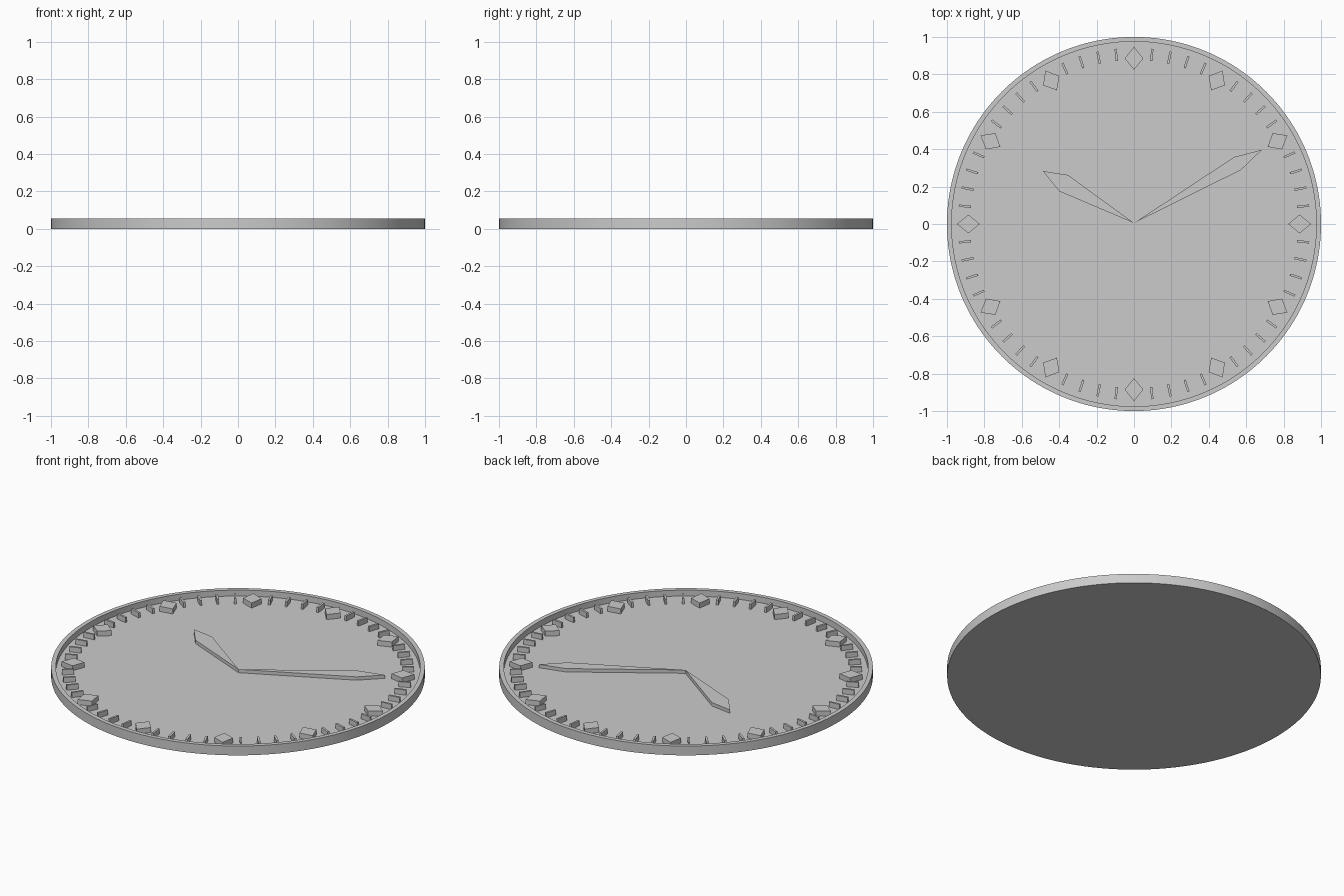
import bpy
import bmesh
from math import radians, sin, cos, tau
from mathutils import Matrix

if "Cube" in bpy.data.objects:
    bpy.data.objects.remove(bpy.data.objects["Cube"], do_unlink=True)

FLOOR, RIM_TOP = 0.02, 0.055
MARK_TOP, HAND_TOP = 0.05, 0.04
SIDES = 160

grey = bpy.data.materials.new("plain grey")
grey.use_nodes = True
grey.diffuse_color = (0.6, 0.6, 0.6, 1)
grey.node_tree.nodes["Principled BSDF"].inputs["Base Color"].default_value = grey.diffuse_color


def finish(name, bm):
    bmesh.ops.recalc_face_normals(bm, faces=bm.faces)
    mesh = bpy.data.meshes.new(name)
    bm.to_mesh(mesh)
    bm.free()
    mesh.materials.append(grey)
    obj = bpy.data.objects.new(name, mesh)
    bpy.context.collection.objects.link(obj)
    return obj


def add_prism(bm, outline, z0, z1, turn=0):
    """Extrude a flat outline from z0 to z1, turned about the dial centre."""
    spin = Matrix.Rotation(turn, 3, "Z")
    low = [bm.verts.new(spin @ Matrix.Translation((x, y, z0)).translation) for x, y in outline]
    high = [bm.verts.new(spin @ Matrix.Translation((x, y, z1)).translation) for x, y in outline]
    bm.faces.new(low)
    bm.faces.new(high)
    n = len(outline)
    for i in range(n):
        j = (i + 1) % n
        bm.faces.new((low[i], low[j], high[j], high[i]))


# Dial dish: flat base, outer wall, narrow raised rim, recessed face
bm = bmesh.new()
profile = [(1, 0), (1, RIM_TOP), (0.975, RIM_TOP), (0.975, FLOOR)]
rings = [[bm.verts.new((r * cos(tau * i / SIDES), r * sin(tau * i / SIDES), z))
          for i in range(SIDES)] for r, z in profile]
for a, b in zip(rings, rings[1:]):
    for i in range(SIDES):
        j = (i + 1) % SIDES
        bm.faces.new((a[i], a[j], b[j], b[i]))
bm.faces.new(rings[0])
bm.faces.new(rings[-1])
dial = finish("dial", bm)
bpy.ops.object.select_all(action="DESELECT")
dial.select_set(True)
bpy.context.view_layer.objects.active = dial
bpy.ops.object.shade_smooth_by_angle(angle=radians(30))

# Diamond hour markers and slim minute ticks around the edge
diamond = [(0.825, 0), (0.885, -0.05), (0.947, 0), (0.885, 0.05)]
tick = [(0.877, -0.006), (0.942, -0.006), (0.942, 0.006), (0.877, 0.006)]
hours, minutes = bmesh.new(), bmesh.new()
for step in range(60):
    is_hour = step % 5 == 0
    add_prism(hours if is_hour else minutes, diamond if is_hour else tick,
              FLOOR, MARK_TOP, radians(6 * step))
finish("hour_markers", hours)
finish("minute_ticks", minutes)

# Hands: kite shapes tapering to the centre
hands = {
    "hour_hand": [(0, 0.005), (-0.4, 0.175), (-0.487, 0.283), (-0.353, 0.262)],
    "minute_hand": [(0, 0.005), (0.572, 0.289), (0.684, 0.397), (0.535, 0.358)],
}
for name, outline in hands.items():
    bm = bmesh.new()
    add_prism(bm, outline, FLOOR, HAND_TOP)
    finish(name, bm)
